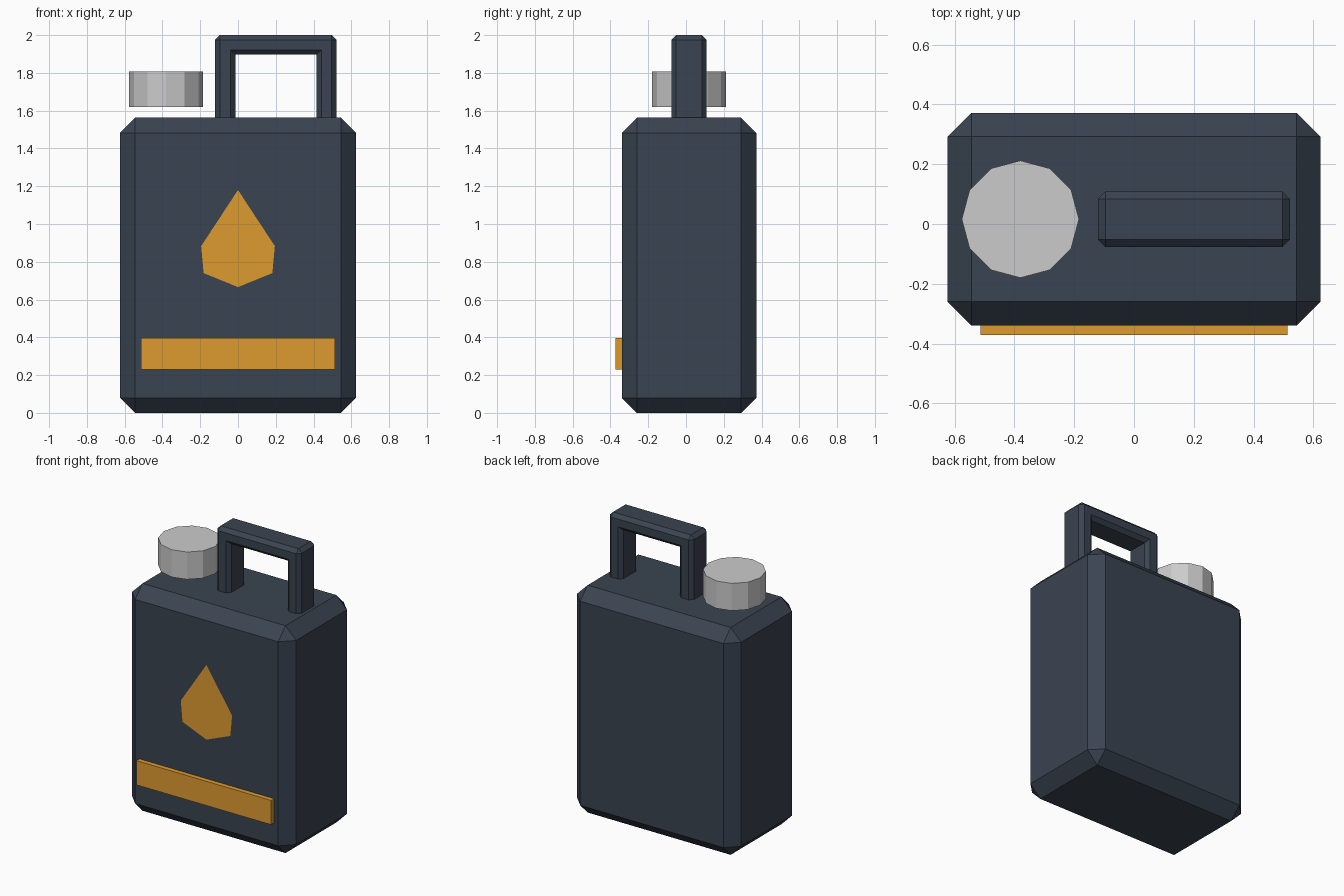
import bpy, bmesh
from mathutils import Matrix, Vector

if "Cube" in bpy.data.objects:
    bpy.data.objects.remove(bpy.data.objects["Cube"])

CY = 0.016  # depth centre of the can body


def material(name, color):
    m = bpy.data.materials.new(name)
    m.diffuse_color = color
    m.use_nodes = True
    m.node_tree.nodes["Principled BSDF"].inputs["Base Color"].default_value = m.diffuse_color
    return m


dark = material("slate paint", (0.042, 0.057, 0.082, 1))
orange = material("orange paint", (0.73, 0.33, 0.03, 1))


def finish(bm, name, mat=None):
    bmesh.ops.recalc_face_normals(bm, faces=bm.faces)
    me = bpy.data.meshes.new(name)
    bm.to_mesh(me)
    bm.free()
    ob = bpy.data.objects.new(name, me)
    bpy.context.collection.objects.link(ob)
    if mat:
        me.materials.append(mat)
    return ob


def chamfer(bm, edges, size):
    bmesh.ops.bevel(bm, geom=edges, offset=size, offset_type='OFFSET',
                    segments=1, profile=0.5, affect='EDGES')


def box(lo, hi):
    bm = bmesh.new()
    lo, hi = Vector(lo), Vector(hi)
    bmesh.ops.create_cube(bm, size=1, matrix=Matrix.Translation((lo + hi) / 2)
                          @ Matrix.Diagonal((*(hi - lo), 1)))
    return bm


# Can body with chamfered edges
bm = box((-0.624, CY - 0.356, 0), (0.624, CY + 0.356, 1.563))
chamfer(bm, bm.edges[:], 0.08)
finish(bm, "body", dark)

# Carry handle: U-shaped frame, outer edges chamfered, feet sunk in the body
base = 1.54
outline = [(-0.121, base), (-0.121, 2.0), (0.521, 2.0), (0.521, base),
           (0.416, base), (0.416, 1.897), (-0.014, 1.897), (-0.014, base)]
bm = bmesh.new()
face = bm.faces.new([bm.verts.new((x, CY - 0.093, z)) for x, z in outline])
side = bmesh.ops.extrude_face_region(bm, geom=[face], use_keep_orig=True)
bmesh.ops.translate(bm, vec=(0, 0.186, 0),
                    verts=[v for v in side["geom"] if isinstance(v, bmesh.types.BMVert)])
bmesh.ops.recalc_face_normals(bm, faces=bm.faces)
chamfer(bm, [e for e in bm.edges if e.is_convex
             and max(v.co.z for v in e.verts) > base + 0.01], 0.025)
finish(bm, "handle", dark)

# Twelve-sided filler cap
bm = bmesh.new()
bmesh.ops.create_cone(bm, cap_ends=True, segments=12, radius1=0.196, radius2=0.196,
                      depth=0.188, matrix=Matrix.Translation((-0.38, CY, 1.714)))
finish(bm, "cap")

# Raised front stripe
finish(box((-0.513, -0.372, 0.229), (0.513, -0.31, 0.396)), "stripe", orange)

# Flat droplet decal, facing the front
half = [(0.195, 0.883), (0.182, 0.74)]
drop = [(0, 0.666), *[(x, z) for x, z in reversed(half)], (0, 1.18),
        *[(-x, z) for x, z in half]]
me = bpy.data.meshes.new("droplet")
me.from_pydata([(x, -0.343, z) for x, z in drop], [], [range(len(drop))])
me.materials.append(orange)
bpy.context.collection.objects.link(bpy.data.objects.new("droplet", me))
